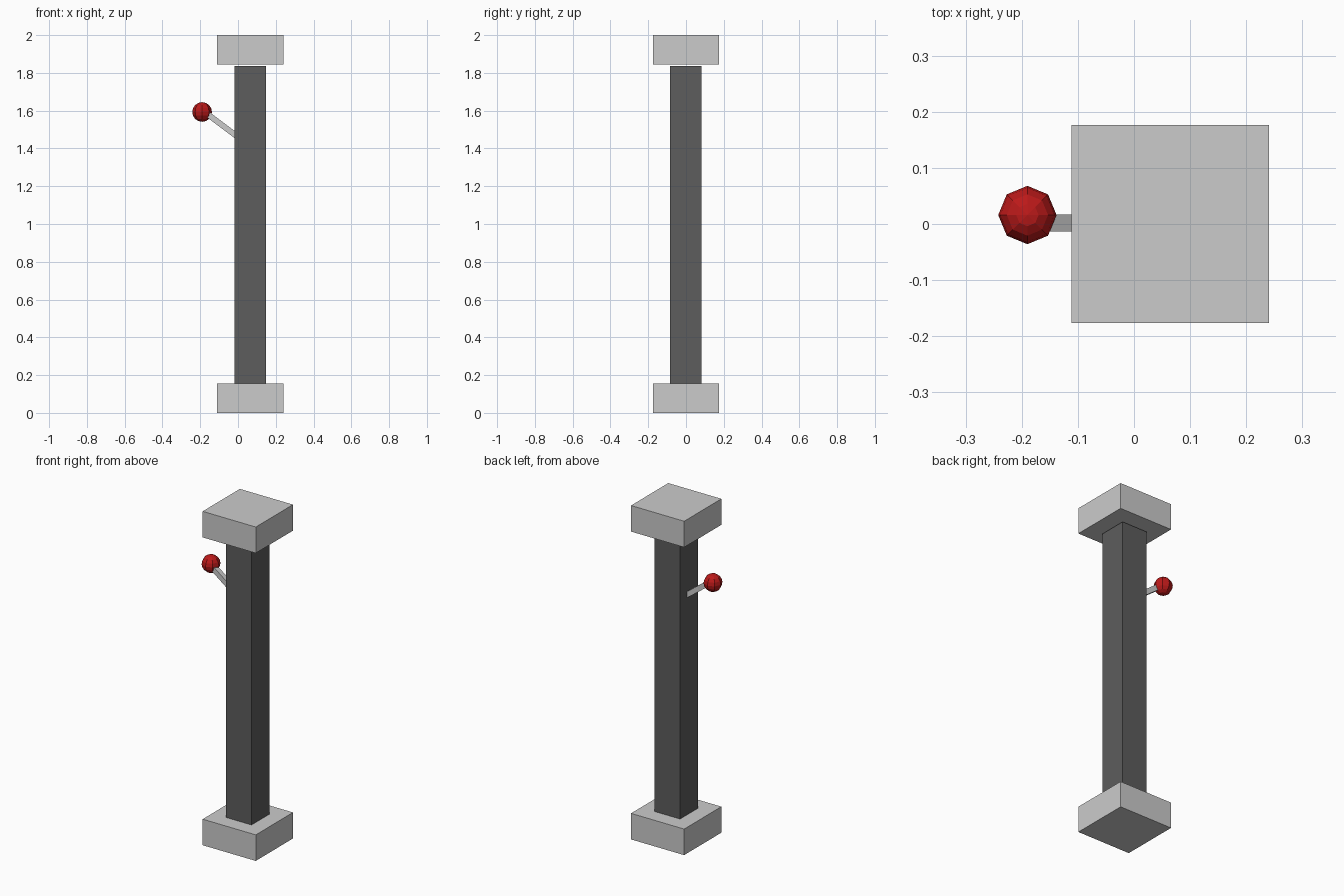
import bpy
import math
from mathutils import Vector

if "Cube" in bpy.data.objects:
    bpy.data.objects.remove(bpy.data.objects["Cube"])


def material(name, color):
    mat = bpy.data.materials.new(name)
    mat.diffuse_color = (*color, 1)
    mat.use_nodes = True
    mat.node_tree.nodes["Principled BSDF"].inputs["Base Color"].default_value = mat.diffuse_color
    return mat


def box(name, center, size, rotation=(0, 0, 0), mat=None):
    bpy.ops.mesh.primitive_cube_add(size=1, location=center, rotation=rotation)
    obj = bpy.context.object
    obj.name = name
    obj.scale = size
    if mat:
        obj.data.materials.append(mat)
    return obj


dark = material("dark_grey", (0.11, 0.11, 0.11))
red = material("red", (0.5, 0.01, 0.01))
CX = 0.065

# Base and cap blocks
for name, z in (("base_block", 0.078), ("cap_block", 1.922)):
    box(name, (CX, 0, z), (0.352, 0.352, 0.156))

# Pillar, stopping just short of the cap
box("pillar", (CX, -0.001, 0.996), (0.168, 0.168, 1.68), mat=dark)

# Slanted lever arm, from inside the pillar to inside the knob
start, end = Vector((0.03, 0.002, 1.438)), Vector((-0.185, 0.002, 1.599))
direction = end - start
angle = math.atan2(-direction.z, -direction.x)
box("lever_arm", (start + end) / 2, (direction.length, 0.03, 0.03),
    rotation=(0, -angle, 0))

# Low-poly round knob
bpy.ops.mesh.primitive_uv_sphere_add(segments=8, ring_count=8, radius=0.052,
                                     location=(-0.19, 0.016, 1.593))
knob = bpy.context.object
knob.name = "lever_knob"
knob.data.materials.append(red)
